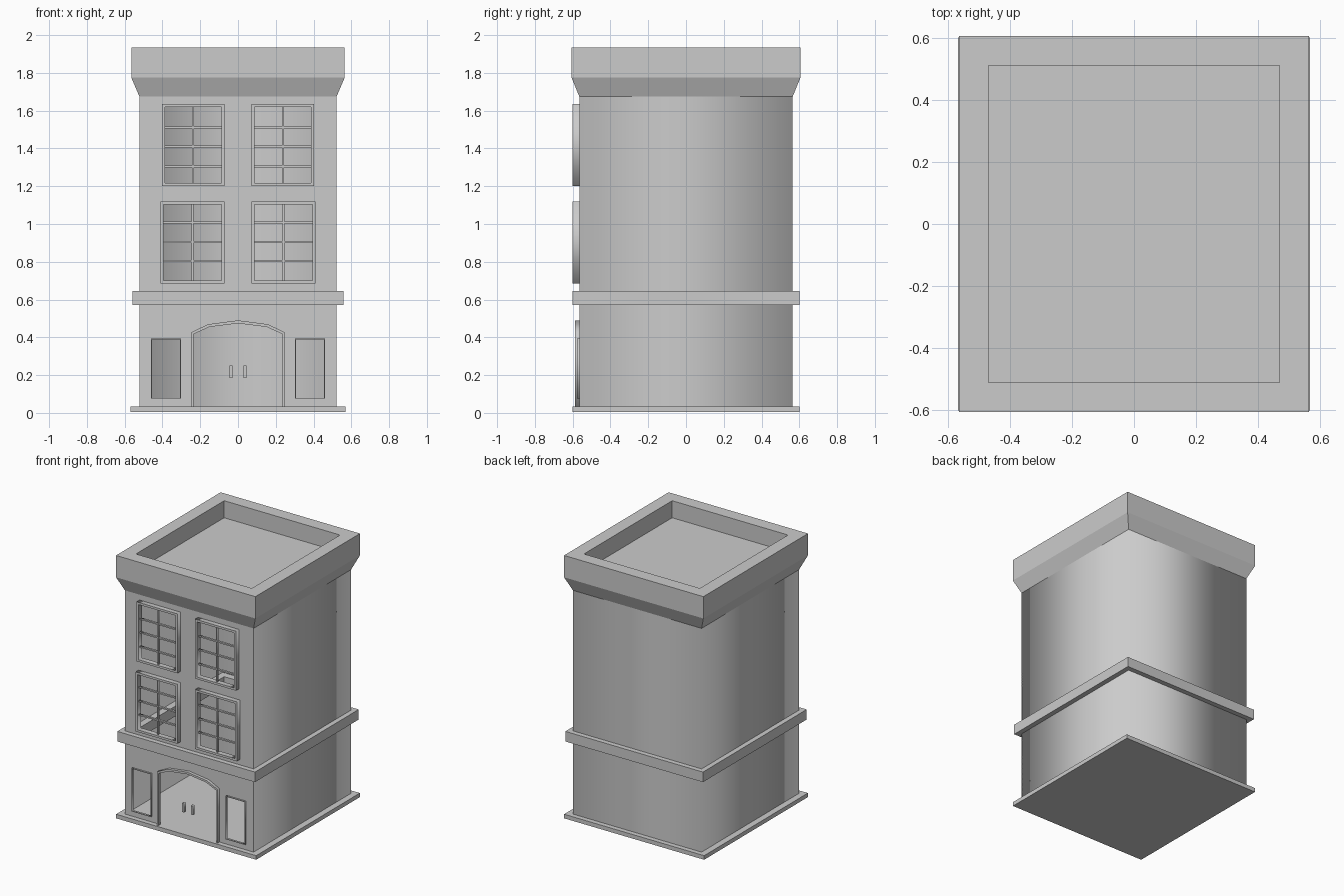
import bpy, bmesh
from math import pi

old = bpy.data.objects.get("Cube")
if old:
    bpy.data.objects.remove(old)

grey = bpy.data.materials.new("plain_grey")
grey.use_nodes = True
grey.diffuse_color = (0.6, 0.6, 0.6, 1)
grey.node_tree.nodes["Principled BSDF"].inputs["Base Color"].default_value = (0.6, 0.6, 0.6, 1)


def add_object(name, mesh):
    mesh.materials.clear()
    mesh.materials.append(grey)
    obj = bpy.data.objects.new(name, mesh)
    bpy.context.collection.objects.link(obj)
    return obj


def rect(x0, x1, y0, y1):
    return [(x0, y0), (x1, y0), (x1, y1), (x0, y1)]


def plate(name, outlines, near, far, upright=True):
    """Flat plate; the first outline is its edge, further outlines are holes."""
    curve = bpy.data.curves.new(name, "CURVE")
    curve.dimensions = "2D"
    curve.fill_mode = "BOTH"
    curve.extrude = abs(far - near) / 2
    for points in outlines:
        spline = curve.splines.new("POLY")
        spline.points.add(len(points) - 1)
        for p, (a, b) in zip(spline.points, points):
            p.co = (a, b, 0, 1)
        spline.use_cyclic_u = True
    temp = bpy.data.objects.new(name + "_outline", curve)
    bpy.context.collection.objects.link(temp)
    graph = bpy.context.evaluated_depsgraph_get()
    mesh = bpy.data.meshes.new_from_object(temp.evaluated_get(graph))
    bpy.data.objects.remove(temp)
    mesh.name = name
    obj = add_object(name, mesh)
    if upright:
        obj.rotation_euler.x = pi / 2
        obj.location.y = (near + far) / 2
    else:
        obj.location.z = (near + far) / 2
    return obj


def loft(name, rings, cap_start=False, cap_end=False, closed=False):
    """Skin through centred rectangles given as (half x, half y, z)."""
    bm = bmesh.new()
    loops = [[bm.verts.new((x, y, z)) for x, y in rect(-hx, hx, -hy, hy)]
             for hx, hy, z in rings]
    pairs = list(zip(loops, loops[1:]))
    if closed:
        pairs.append((loops[-1], loops[0]))
    for low, high in pairs:
        for i in range(4):
            j = (i + 1) % 4
            bm.faces.new((low[i], low[j], high[j], high[i]))
    if cap_start:
        bm.faces.new(loops[0][::-1])
    if cap_end:
        bm.faces.new(loops[-1])
    mesh = bpy.data.meshes.new(name)
    bm.to_mesh(mesh)
    bm.free()
    return add_object(name, mesh)


W, D = 0.522, 0.565        # half width and depth of the walls
T = 0.004                  # wall thickness
FLOOR, EAVES = 0.035, 1.675

# Base slab, string course and hollow roof parapet
loft("base_slab", [(0.568, 0.601, 0.005), (0.568, 0.601, FLOOR)], True, True)
loft("string_course", [(0.47, 0.511, 0.571), (0.558, 0.601, 0.571),
                       (0.558, 0.601, 0.645), (0.47, 0.511, 0.645)], closed=True)
loft("roof_parapet", [(W, D, EAVES), (0.565, 0.606, 1.775), (0.565, 0.606, 1.935),
                      (0.47, 0.511, 1.935), (0.47, 0.511, 1.81)], cap_end=True)

# Side and back walls, open to the front
plate("side_and_back_walls",
      [[(-W, -D), (-W, D), (W, D), (W, -D),
        (W - T, -D), (W - T, D - T), (T - W, D - T), (T - W, -D)]],
      FLOOR, EAVES, upright=False)

holes = []

# Upper windows: frame, one mullion and three glazing bars around open panes
F, B = 0.016, 0.005        # frame width and half bar width
rows = [("upper", 0.072, 0.403, 1.2, 1.636, (1.305, 1.41, 1.51)),
        ("lower", 0.072, 0.411, 0.684, 1.12, (0.804, 0.904, 1.007))]
for label, inner, outer, z0, z1, bars in rows:
    for side, x0, x1 in (("left", inner, outer), ("right", -outer, -inner)):
        opening = rect(x0 + F, x1 - F, z0 + F, z1 - F)
        holes.append(opening)
        name = f"{label}_{side}_window"
        plate(name + "_frame", [rect(x0, x1, z0, z1), opening], -0.6, -D)
        mid = (x0 + x1) / 2
        plate(name + "_mullion", [rect(mid - B, mid + B, z0 + F, z1 - F)], -0.587, -0.57)
        for i, z in enumerate(bars):
            plate(f"{name}_bar_{i + 1}", [rect(x0 + F, x1 - F, z - B, z + B)], -0.586, -0.571)

# Shop windows beside the door, with slim frames
for side, x0, x1 in (("left", 0.303, 0.46), ("right", -0.46, -0.303)):
    opening = rect(x0 + B, x1 - B, 0.075 + B, 0.393 - B)
    holes.append(opening)
    plate(f"shop_window_{side}_frame", [rect(x0, x1, 0.075, 0.393), opening], -0.576, -D)


# Arched doorway
def arch(points):
    return [(-x, z) for x, z in points] + [(x, z) for x, z in reversed(points[:-1])]


outer_arch = arch([(0.246, FLOOR), (0.246, 0.427), (0.16, 0.469), (0, 0.49)])
inner_arch = arch([(0.235, FLOOR), (0.235, 0.417), (0.152, 0.455), (0, 0.474)])
plate("door_frame", [outer_arch + inner_arch[::-1]], -0.587, -D + T)
for side, x in (("left", 0.036), ("right", -0.036)):
    plate(f"door_handle_{side}", [rect(x - 0.008, x + 0.008, 0.185, 0.252)], -0.585, -0.565)

# Front wall around the openings, with the doorway notched into its foot
outline = [(-W, FLOOR)] + inner_arch + [(W, FLOOR), (W, EAVES), (-W, EAVES)]
plate("front_wall", [outline] + holes, -D, -D + T)
